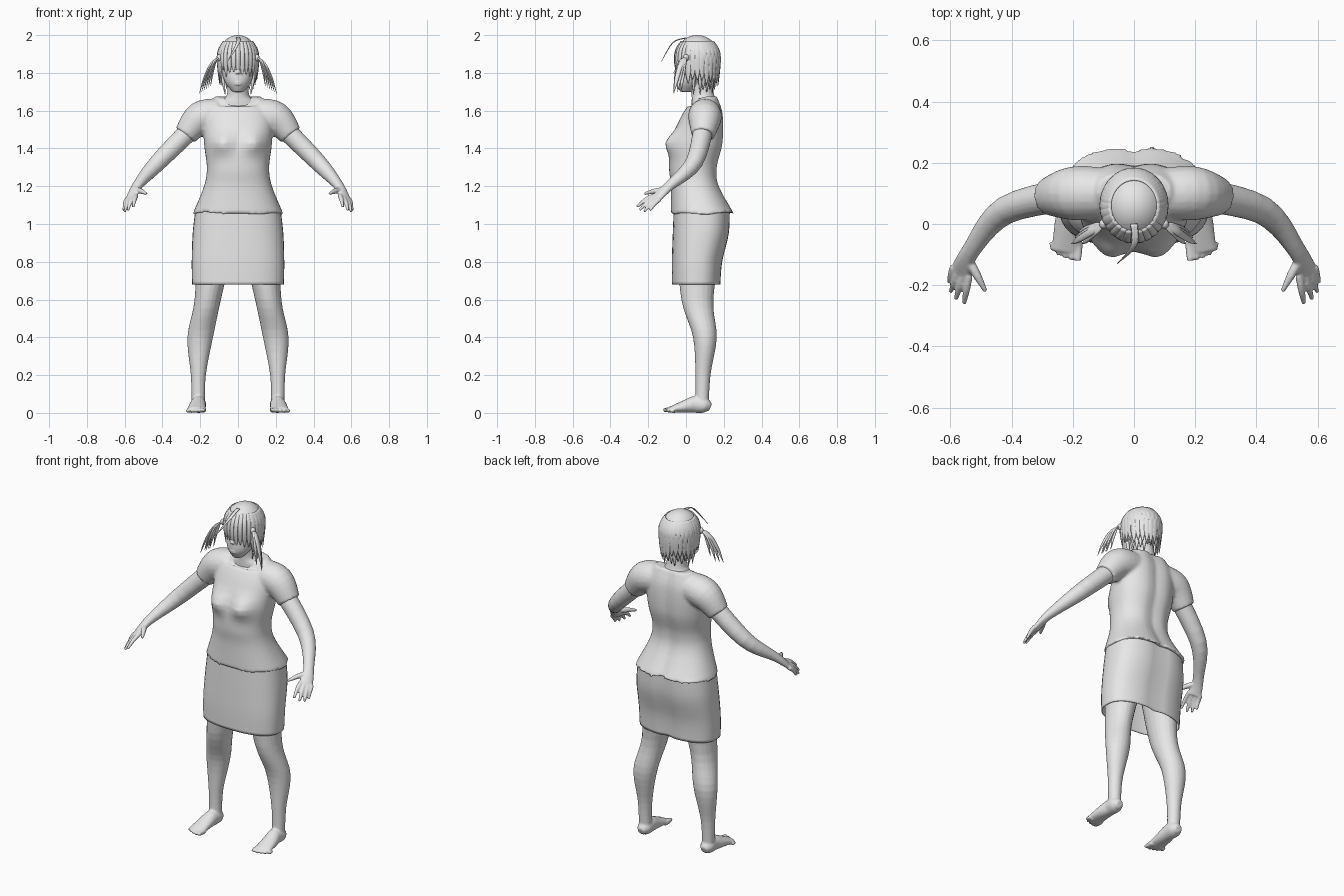
import bpy, bmesh, math, random
from mathutils import Matrix, Vector

if "Cube" in bpy.data.objects:
    bpy.data.objects.remove(bpy.data.objects["Cube"])
random.seed(4)

grey = bpy.data.materials.new("plain_grey")
grey.use_nodes = True
grey.diffuse_color = (.8, .8, .8, 1)
grey.node_tree.nodes["Principled BSDF"].inputs["Base Color"].default_value = grey.diffuse_color


def spline(points, steps):
    """Smooth curve through control rows of any length."""
    out = []
    last = len(points) - 1
    for i in range(last):
        before, start = points[max(i - 1, 0)], points[i]
        end, after = points[i + 1], points[min(i + 2, last)]
        for k in range(steps):
            t = k / steps
            row = []
            for a, b, c, d in zip(before, start, end, after):
                slope_in, slope_out = (c - a) / 2, (d - b) / 2
                bend = 3 * (c - b) - 2 * slope_in - slope_out
                twist = 2 * (b - c) + slope_in + slope_out
                row.append(b + t * (slope_in + t * (bend + t * twist)))
            out.append(row)
    return out + [list(points[last])]


def loft(bm, rows, ref=(1, 0, 0), flat=False, power=2, sides=20, steps=5, caps=True):
    """Skin rings given as x, y, z, radius and optional second radius."""
    rows = spline([row if len(row) == 5 else (*row, row[3]) for row in rows], steps)
    centres = [Vector(row[:3]) for row in rows]
    last = len(rows) - 1
    rings = []
    for i, centre in enumerate(centres):
        along = Vector((0, 0, 1))
        if not flat:
            along = (centres[min(i + 1, last)] - centres[max(i - 1, 0)]).normalized()
        across = Vector(ref)
        across = (across - along * across.dot(along)).normalized()
        other = along.cross(across)
        ring = []
        for k in range(sides):
            angle = math.tau * k / sides
            c, s = (math.copysign(abs(f) ** (2 / power), f) for f in (math.cos(angle), math.sin(angle)))
            ring.append(bm.verts.new(centre + across * rows[i][3] * c + other * rows[i][4] * s))
        rings.append(ring)
    for low, high in zip(rings, rings[1:]):
        for k in range(sides):
            bm.faces.new((low[k - 1], low[k], high[k], high[k - 1]))
    if caps:
        bm.faces.new(rings[0])
        bm.faces.new(rings[last])


def column(bm, rows, **options):
    """Level rings on the centre line, given as y, z and two radii."""
    loft(bm, [(0, *row) for row in rows], flat=True, sides=40, **options)


def taper(bm, start, end, radius, tip, lift=0):
    """Round digit from start to end with a raised middle joint."""
    start, end = Vector(start), Vector(end)
    middle = start.lerp(end, .5) + Vector((0, 0, lift))
    loft(bm, [(*start, radius), (*middle, radius * .9), (*end, tip)], sides=12)


def blob(bm, centre, size):
    bmesh.ops.create_uvsphere(bm, u_segments=16, v_segments=10, radius=1,
                              matrix=Matrix.LocRotScale(Vector(centre), None, Vector(size)))


def bell(distance, width):
    return math.exp(-(distance / width) ** 2)


def shape_body(bm):
    """Bust in front, groove down the back."""
    for v in bm.verts:
        x, y, z = v.co
        if y < .03:
            v.co.y -= .04 * bell(abs(x) - .085, .06) * bell(z - 1.43, .055)
        elif y > .1:
            v.co.y -= .014 * bell(x, .04)


def finish(name, bm, side=1, voxel=0, smooth=3):
    bmesh.ops.scale(bm, vec=(side, 1, 1), verts=bm.verts)
    bmesh.ops.recalc_face_normals(bm, faces=bm.faces)
    mesh = bpy.data.meshes.new(name)
    bm.to_mesh(mesh)
    bm.free()
    mesh.materials.append(grey)
    mesh.shade_smooth()
    part = bpy.data.objects.new(name, mesh)
    bpy.context.collection.objects.link(part)
    if voxel:
        merge = part.modifiers.new("merge", 'REMESH')
        merge.mode, merge.voxel_size, merge.use_smooth_shade = 'VOXEL', voxel, True
        soften = part.modifiers.new("soften", 'SMOOTH')
        soften.factor, soften.iterations = .5, smooth
    return part


# Shirt body with a wavy hem and a scooped neckline
bm = bmesh.new()
column(bm, [(.09, 1.055, .24, .17), (.05, 1.2, .18, .13), (.04, 1.3, .165, .13), (.06, 1.43, .18, .14),
            (.09, 1.58, .18, .11), (.11, 1.675, .12, .06)], power=2.3)
shape_body(bm)
for v in bm.verts:
    if v.co.z < 1.06:
        v.co.z += .008 * math.cos(v.co.x * 36)
    elif v.co.z > 1.64:
        v.co.z -= max(0, .09 - v.co.y) / 2
# Sleeves
for side in (1, -1):
    loft(bm, [(side * .1, .1, 1.58, .085), (side * .2, .1, 1.56, .088), (side * .28, .09, 1.47, .062)],
         ref=(0, 1, 0))
finish("shirt", bm, voxel=.009)

# Skirt, open at the bottom
bm = bmesh.new()
column(bm, [(.085, 1.075, .226, .15), (.08, .95, .24, .15), (.06, .8, .245, .135), (.055, .68, .243, .13)],
       power=2.5, caps=False)
shape_body(bm)
skirt = finish("skirt", bm)
cloth = skirt.modifiers.new("cloth", 'SOLIDIFY')
cloth.thickness, cloth.offset = .004, -1

# Limb landmarks on the model's left
shoulder, elbow = Vector((.2, .1, 1.55)), Vector((.42, .045, 1.33))
wrist, palm_end = Vector((.535, -.09, 1.2)), Vector((.565, -.16, 1.135))
index_base, little_base = Vector((.54, -.17, 1.15)), Vector((.59, -.14, 1.13))

for side, label in ((1, "left"), (-1, "right")):
    # Leg from thigh to ankle
    bm = bmesh.new()
    loft(bm, [(.12, .07, .9, .1, .12), (.16, .06, .6, .07, .085), (.2, .1, .4, .068, .063),
              (.21, .09, .2, .04), (.21, .085, .03, .035)], flat=True)
    # Foot from heel to ball, then five toes
    loft(bm, [(.21, .13, .03, .02), (.21, .1, .04, .04), (.21, .05, .045, .04, .045),
              (.215, 0, .035, .045, .035), (.22, -.09, .015, .05, .015)])
    for i in range(5):
        x, radius = .183 + .021 * i, .016 - .0015 * i
        taper(bm, (x, -.06, radius), (x, .002 * i * i - .12, radius), radius, radius * .6)
    finish(label + "_leg", bm, side, voxel=.006)

    # Arm and palm
    bm = bmesh.new()
    loft(bm, [(*shoulder, .055), (*elbow, .046), (*wrist, .03, .025), (*palm_end, .04, .015)],
         ref=little_base - index_base)
    # Fingers fan out along an arc, thumb points inward
    for i in range(4):
        f = i / 3
        tip = (.605 - .05 * (1 - f) ** 2, .07 * f ** 1.5 - .26, 1.09 - .025 * math.sin(2.3 * f))
        taper(bm, index_base.lerp(little_base, f), tip, .013, .007, lift=.008)
    taper(bm, wrist.lerp(palm_end, .3), (.485, -.22, 1.16), .016, .007, lift=.004)
    finish(label + "_arm", bm, side, voxel=.005)

# Head, neck, nose and lips
bm = bmesh.new()
column(bm, [(0, 1.7, .03, .03), (.02, 1.75, .068, .073), (.05, 1.82, .088, .1), (.06, 1.92, .085, .095),
            (.06, 1.98, .03, .03)])
column(bm, [(.1, 1.56, .12, .07), (.1, 1.64, .1, .07), (.09, 1.68, .06, .06), (.08, 1.76, .055, .055)])
taper(bm, (0, -.04, 1.86), (0, -.055, 1.795), .009, .014)
for z in (1.75, 1.74):
    blob(bm, (0, -.046, z), (.021, .011, .006))
finish("head", bm, voxel=.005, smooth=2)


# Hair cap is a dome whose rule also guides the locks
hair_width, hair_depth, hair_back, hair_level, hair_rise = .105, .116, .06, 1.88, .12


def dome_point(angle, spread, z):
    return (hair_width * spread * math.sin(angle), hair_back - hair_depth * spread * math.cos(angle), z)


bm = bmesh.new()
dome = []
for step in range(-2, 10):
    rise = step * math.pi / 19
    spread = math.cos(rise)
    dome.append((hair_back, hair_level + hair_rise * math.sin(rise), hair_width * spread, hair_depth * spread))
column(bm, dome, steps=2)
finish("hair_cap", bm)

# Hanging locks: short bangs, longer sides and a tucked inner layer
bm = bmesh.new()
count = 28
for layer in (0, 1):
    for i in range(count):
        angle = math.tau * (i + layer / 2) / count
        front = math.cos(angle)
        if layer and front > -.2:
            continue
        end = (1.795 if front > .6 else 1.745) + random.uniform(-.02, .025) - layer * .035
        half = .013 if front > .6 else .018
        path = []
        for rise in (.8, .4, 0):
            point = dome_point(angle, 1.03 * math.cos(rise), hair_level + hair_rise * math.sin(rise))
            path.append((*point, half, .005))
        path.append((*dome_point(angle, 1 - .12 * layer, (hair_level + end) / 2), half, .004))
        path.append((*dome_point(angle, .95 - .15 * layer, end), .002, .001))
        loft(bm, path, ref=(math.cos(angle), math.sin(angle), 0), sides=8, steps=3)
# Long wisps beside the neck
for side in (1, -1):
    for y in (.04, .075):
        taper(bm, (side * .088, y, 1.82), (side * .068, y, 1.685), .01, .001)
finish("hair_locks", bm)

# Side bunches: a knot with a fan of drooping locks
knot = Vector((.1, 0, hair_level))
for side, label in ((1, "left"), (-1, "right")):
    bm = bmesh.new()
    blob(bm, knot, (.014, .016, .018))
    for i in range(6):
        tip = Vector((.145 + .012 * i, -.025 - .02 * (i % 3), 1.73 - .008 * i))
        high, low = knot.lerp(tip, .4), knot.lerp(tip, .75)
        high.z += .045
        low.z += .035
        loft(bm, [(*knot, .008, .005), (*high, .013, .006), (*low, .012, .005), (*tip, .001)],
             ref=(0, 1, 0), sides=8)
    finish(label + "_bunch", bm, side)

# Loose strand over the brow
bm = bmesh.new()
loft(bm, [(0, 0, 1.985, .012, .003), (0, -.07, 1.96, .01, .003), (-.055, -.13, 1.86, .001)], sides=8)
finish("loose_strand", bm)
